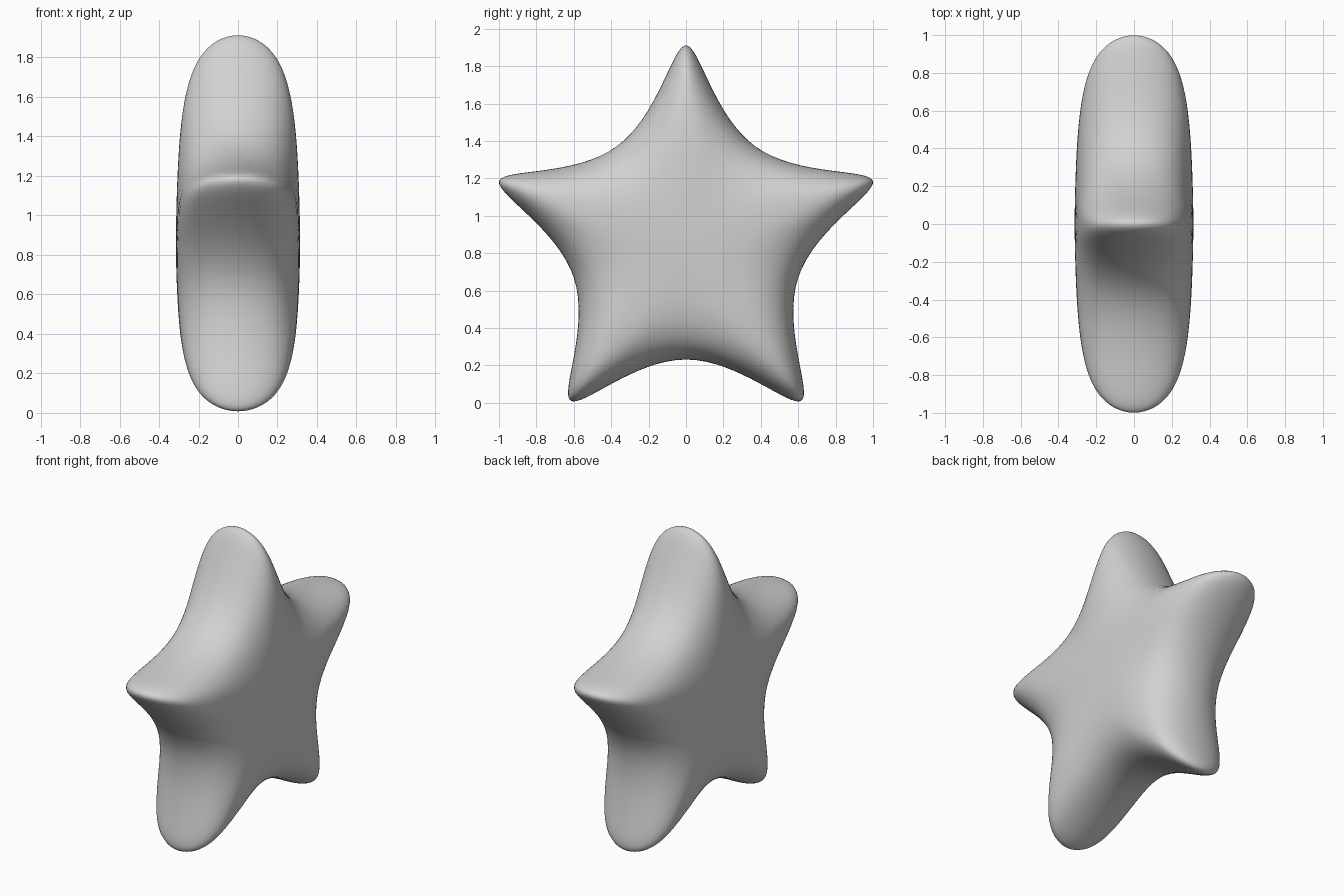
import bpy
import bmesh
from math import sin, cos, pi

if "Cube" in bpy.data.objects:
    bpy.data.objects.remove(bpy.data.objects["Cube"], do_unlink=True)

# Cage dimensions
POINTS = 5
TIP_RADIUS, VALLEY_RADIUS = 1.478, 0.377
RIM_HALF, CENTRE_HALF = 0.277, 0.332
CENTRE_Z = 0.862

# Plain grey material
grey = bpy.data.materials.new("light_grey")
grey.use_nodes = True
colour = (0.64, 0.64, 0.64, 1)
grey.diffuse_color = colour
grey.node_tree.nodes["Principled BSDF"].inputs["Base Color"].default_value = colour

bm = bmesh.new()


def star_ring(x):
    """Outline of alternating tips and valleys in the plane at x."""
    ring = []
    for i in range(2 * POINTS):
        a = pi / 2 + i * pi / POINTS
        r = VALLEY_RADIUS if i % 2 else TIP_RADIUS
        ring.append(bm.verts.new((x, r * cos(a), r * sin(a))))
    return ring


# Two star outlines, each fanned to a slightly raised centre, joined by a rim
left, right = star_ring(RIM_HALF), star_ring(-RIM_HALF)
left_hub = bm.verts.new((CENTRE_HALF, 0, 0))
right_hub = bm.verts.new((-CENTRE_HALF, 0, 0))
for i in range(2 * POINTS):
    j = (i + 1) % (2 * POINTS)
    bm.faces.new((left_hub, left[i], left[j]))
    bm.faces.new((right_hub, right[j], right[i]))
    bm.faces.new((left[i], right[i], right[j], left[j]))
bmesh.ops.recalc_face_normals(bm, faces=bm.faces)
for f in bm.faces:
    f.smooth = True

mesh = bpy.data.meshes.new("star_body")
bm.to_mesh(mesh)
bm.free()
mesh.materials.append(grey)

star = bpy.data.objects.new("star_body", mesh)
star.location.z = CENTRE_Z
bpy.context.collection.objects.link(star)

# Round the cage into a soft star
soften = star.modifiers.new("soften", "SUBSURF")
soften.levels = soften.render_levels = 4
